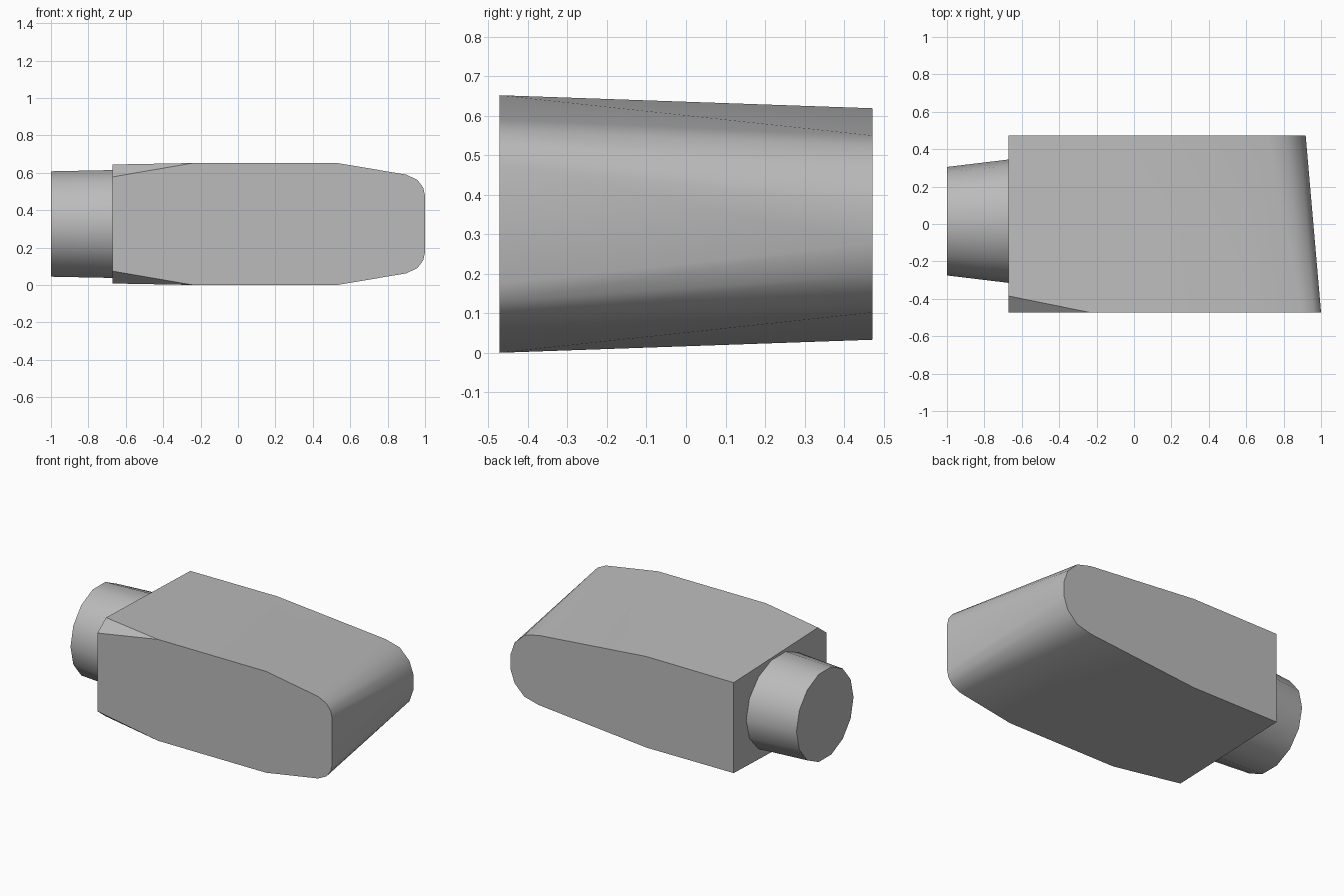
import bpy
import bmesh
import math

cube = bpy.data.objects.get("Cube")
if cube:
    bpy.data.objects.remove(cube)

MID = 0.326       # height of the symmetry plane
DEPTH = 0.472     # half depth of the body

grey = bpy.data.materials.new("plain_grey")
grey.use_nodes = True
grey.diffuse_color = (0.5, 0.5, 0.5, 1)
grey.node_tree.nodes["Principled BSDF"].inputs["Base Color"].default_value = (0.5, 0.5, 0.5, 1)


def finish(name, bm, angle):
    """Turn a bmesh into a shaded object."""
    bmesh.ops.recalc_face_normals(bm, faces=bm.faces)
    mesh = bpy.data.meshes.new(name)
    bm.to_mesh(mesh)
    bm.free()
    obj = bpy.data.objects.new(name, mesh)
    bpy.context.collection.objects.link(obj)
    mesh.materials.append(grey)
    bpy.ops.object.select_all(action='DESELECT')
    obj.select_set(True)
    bpy.context.view_layer.objects.active = obj
    bpy.ops.object.shade_smooth_by_angle(angle=math.radians(angle))
    return obj


# Body outlines as (x, height above the symmetry plane)
front_outline = [(-0.67, 0.252), (-0.24, 0.326), (0.53, 0.326), (0.90, 0.264),
                 (0.96, 0.235), (0.99, 0.195), (1.0, 0.15)]
back_outline = [(-0.67, 0.291), (-0.05, 0.293), (0.72, 0.224),
                (0.82, 0.198), (0.89, 0.13), (0.918, 0.05)]

# Body: a skin between the two outlines, mirrored below the symmetry plane
bm = bmesh.new()
halves = []
for side in (1, -1):
    front = [bm.verts.new((x, -DEPTH, MID + side * h)) for x, h in front_outline]
    back = [bm.verts.new((x, DEPTH, MID + side * h)) for x, h in back_outline]
    corner = bm.verts.new((-0.67, -0.385, MID + side * 0.318))
    halves.append((front, back, corner))
    bm.faces.new((front[0], front[1], corner))
    bm.faces.new((corner, front[1], back[1], back[0]))
    bm.faces.new((front[1], front[2], back[1]))
    for i in range(2, len(front) - 1):
        bm.faces.new((front[i], front[i + 1], back[i], back[i - 1]))

# Body: flat front, flat back, inner end and rounded outer end
(f_top, b_top, c_top), (f_low, b_low, c_low) = halves
bm.faces.new(f_top + f_low[::-1])
bm.faces.new(b_top + b_low[::-1])
bm.faces.new((f_top[0], c_top, b_top[0], b_low[0], c_low, f_low[0]))
bm.faces.new((f_top[-1], f_low[-1], b_low[-1], b_top[-1]))
finish("body", bm, 35)

# Neck: a tapered oval stub on the inner end
SIDES = 14
bm = bmesh.new()
rings = []
for x, ry, rz in ((-1.0, 0.29, 0.289), (-0.66, 0.331, 0.296)):
    ring = []
    for i in range(SIDES):
        a = math.tau * i / SIDES
        ring.append(bm.verts.new((x, 0.015 + ry * math.cos(a), MID + rz * math.sin(a))))
    rings.append(ring)
    bm.faces.new(ring)
for i in range(SIDES):
    j = (i + 1) % SIDES
    bm.faces.new((rings[0][i], rings[0][j], rings[1][j], rings[1][i]))
finish("neck", bm, 35)
